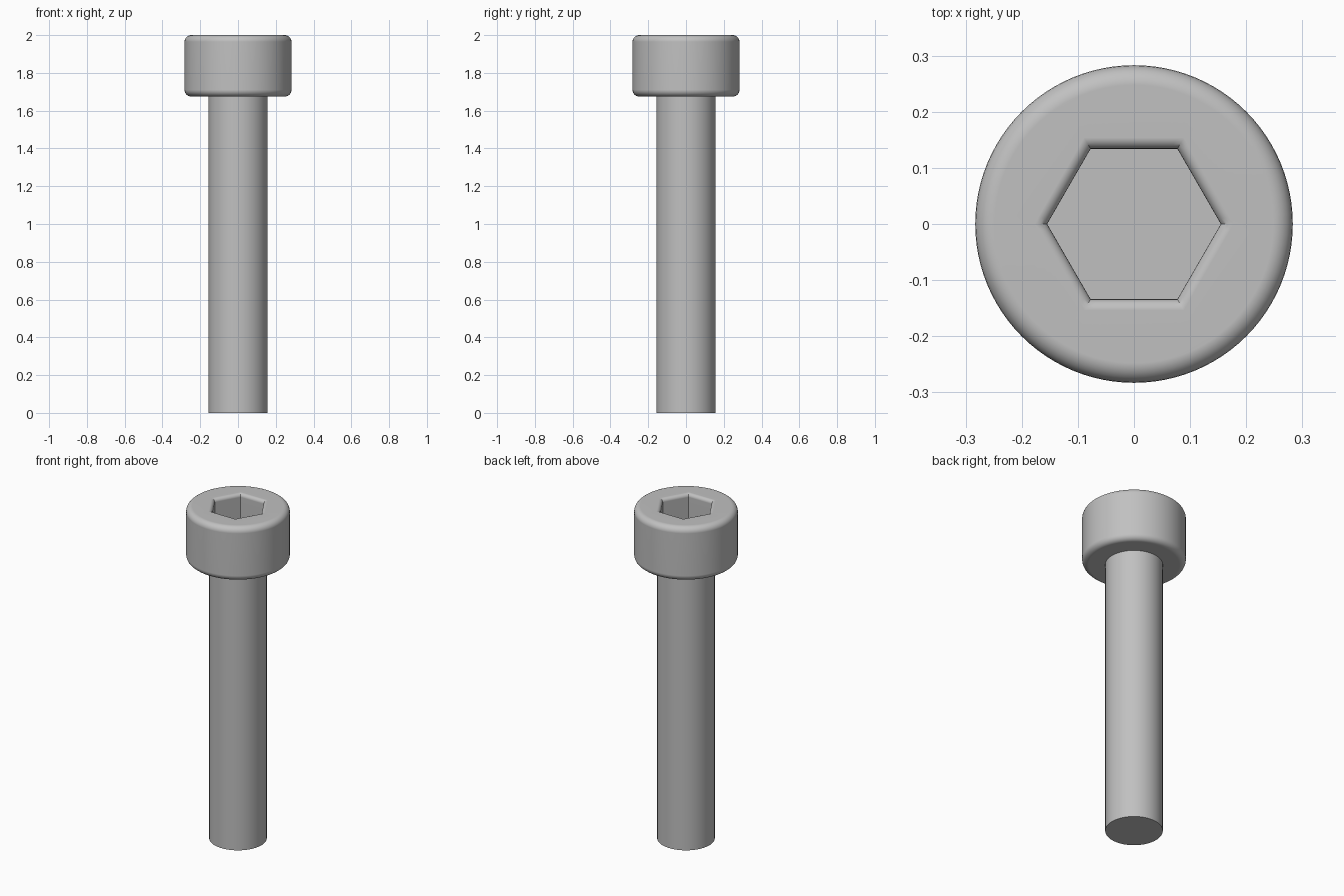
import bpy
import bmesh
from math import cos, sin, pi, radians

SEGMENTS = 96
SHANK_R, HEAD_R, HEAD_Z, TOP_Z = 0.157, 0.283, 1.675, 2.0
FILLET = 0.035                                # rounding of the head edges
SOCKET, LIP, DEPTH = 0.134, 0.02, 0.165       # socket flat distance, rim rounding, depth

cube = bpy.data.objects.get("Cube")
if cube:
    bpy.data.objects.remove(cube, do_unlink=True)

steel = bpy.data.materials.new("steel_grey")
steel.use_nodes = True
colour = (0.53, 0.53, 0.53, 1.0)
steel.diffuse_color = colour
steel.node_tree.nodes["Principled BSDF"].inputs["Base Color"].default_value = colour


def round_ring(radius, angle):
    return radius


def hex_ring(flat, angle):
    """Distance to a hexagon outline with corners on the x axis."""
    return flat / cos(angle % (pi / 3) - pi / 6)


def arc(r, z, size, start, end, steps=6):
    """Rounded corner as (radius, height) pairs."""
    angles = [radians(start + (end - start) * i / steps) for i in range(steps + 1)]
    return [(r + size * cos(a), z + size * sin(a)) for a in angles]


def loft(name, rings, cap_first=False, cap_last=False):
    """Skin a stack of (outline, size, height) rings."""
    bm = bmesh.new()
    loops = []
    for outline, size, z in rings:
        loop = []
        for i in range(SEGMENTS):
            a = 2 * pi * i / SEGMENTS
            r = outline(size, a)
            loop.append(bm.verts.new((r * cos(a), r * sin(a), z)))
        loops.append(loop)
    for low, high in zip(loops, loops[1:]):
        for i in range(SEGMENTS):
            j = (i + 1) % SEGMENTS
            bm.faces.new((low[i], low[j], high[j], high[i]))
    if cap_first:
        bm.faces.new(loops[0][::-1])
    if cap_last:
        bm.faces.new(loops[-1])
    mesh = bpy.data.meshes.new(name)
    bm.to_mesh(mesh)
    bm.free()
    mesh.materials.append(steel)
    obj = bpy.data.objects.new(name, mesh)
    bpy.context.collection.objects.link(obj)
    bpy.ops.object.select_all(action="DESELECT")
    obj.select_set(True)
    bpy.context.view_layer.objects.active = obj
    bpy.ops.object.shade_smooth_by_angle(angle=radians(30))
    # Keep the flat areas flat next to the rounded edges
    weighted = obj.modifiers.new("weighted_normals", "WEIGHTED_NORMAL")
    weighted.keep_sharp = True
    return obj


# Plain cylindrical shank
loft("shank", [(round_ring, SHANK_R, 0), (round_ring, SHANK_R, HEAD_Z)], cap_first=True)

# Head: underside, rounded outer wall, top face, then down into the hex socket
inner = HEAD_R - FILLET
outside = [(SHANK_R, HEAD_Z)]
outside += arc(inner, HEAD_Z + FILLET, FILLET, -90, 0)
outside += arc(inner, TOP_Z - FILLET, FILLET, 0, 90)
socket = arc(SOCKET + LIP, TOP_Z - LIP, LIP, 90, 180)
socket.append((SOCKET, TOP_Z - DEPTH))
loft("socket_head",
     [(round_ring, r, z) for r, z in outside] + [(hex_ring, r, z) for r, z in socket],
     cap_last=True)
